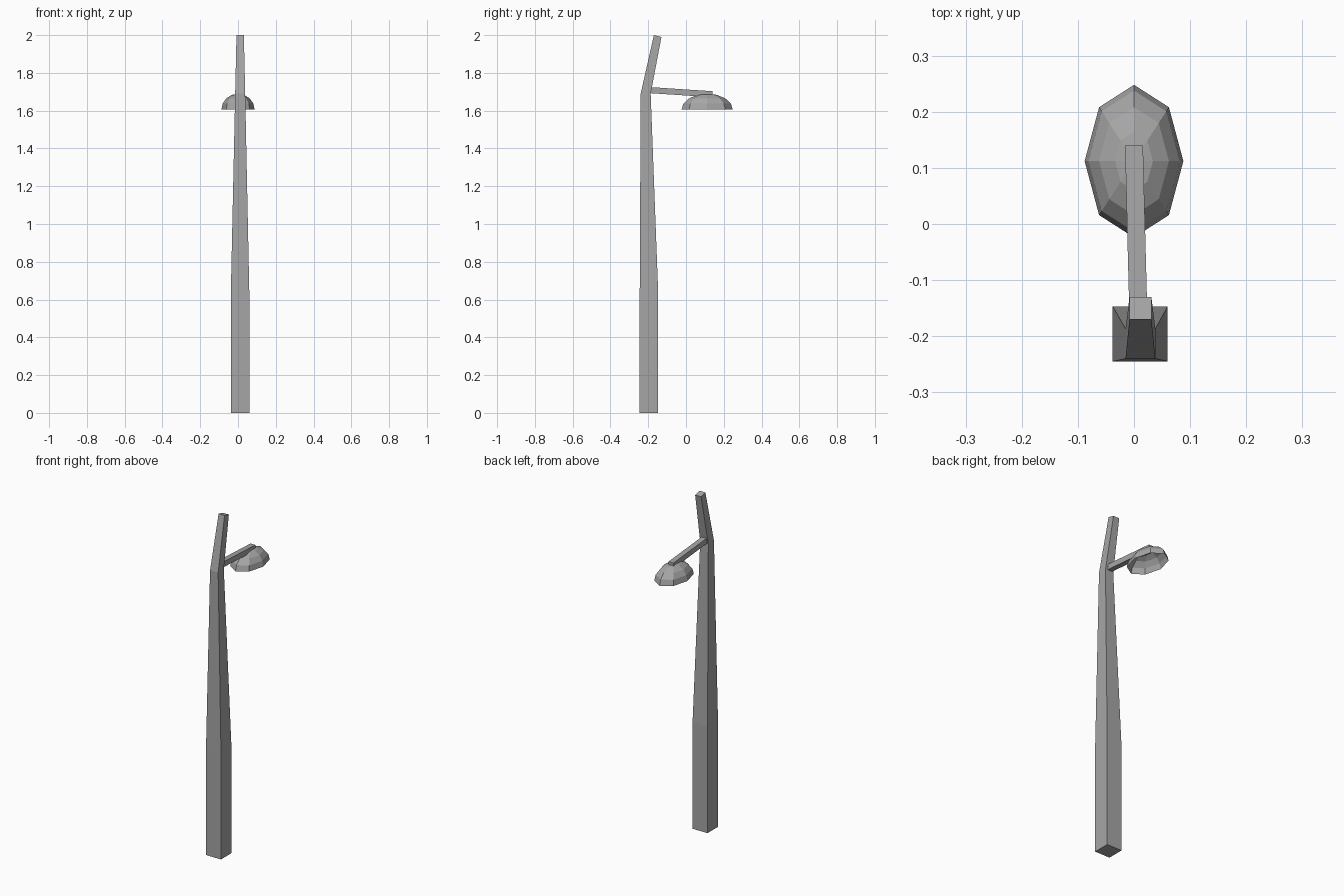
import bpy, bmesh
from math import sin, cos, pi
from mathutils import Vector

cube = bpy.data.objects.get("Cube")
if cube:
    bpy.data.objects.remove(cube, do_unlink=True)

# Single grey metal
grey = bpy.data.materials.new("grey_metal")
grey.use_nodes = True
COLOUR = (0.38, 0.38, 0.38, 1)
grey.diffuse_color = COLOUR
grey.node_tree.nodes["Principled BSDF"].inputs["Base Color"].default_value = COLOUR


def finish(name, bm):
    mesh = bpy.data.meshes.new(name)
    bm.to_mesh(mesh)
    bm.free()
    mesh.materials.append(grey)
    obj = bpy.data.objects.new(name, mesh)
    bpy.context.collection.objects.link(obj)
    return obj


def loft(name, rings, closed=True):
    """Skin a list of equally long point rings, optionally capping both ends."""
    bm = bmesh.new()
    loops = [[bm.verts.new(p) for p in ring] for ring in rings]
    n = len(loops[0])
    for a, b in zip(loops, loops[1:]):
        for i in range(n):
            j = (i + 1) % n
            bm.faces.new((a[i], a[j], b[j], b[i]))
    if closed:
        bm.faces.new(loops[0])
        bm.faces.new(loops[-1])
        bmesh.ops.recalc_face_normals(bm, faces=bm.faces)
    return finish(name, bm)


def pole_ring(x0, x1, y0, y1, z_front, z_back):
    return [(x0, y0, z_front), (x1, y0, z_front), (x1, y1, z_back), (x0, y1, z_back)]


# Tapering square pole, bent backwards at the arm
loft("pole", [
    pole_ring(-0.038, 0.06, -0.245, -0.147, 0, 0),
    pole_ring(-0.038, 0.06, -0.245, -0.147, 0.63, 0.63),
    pole_ring(-0.015, 0.038, -0.24, -0.187, 1.69, 1.69),
    pole_ring(-0.008, 0.031, -0.17, -0.13, 2.0, 1.99),
])


# Thin arm reaching back over the lamp
def arm_ring(x, y, z):
    return [(x + sx * 0.016, y, z + sz * 0.016)
            for sx, sz in ((-1, -1), (1, -1), (1, 1), (-1, 1))]


loft("arm", [arm_ring(0.009, -0.21, 1.71), arm_ring(0.0, 0.14, 1.687)])

# Hollow faceted oval lamp shade, open underneath
CENTRE = Vector((0, 0.112, 1.605))
rx, ry, height = 0.088, 0.136, 0.085
rings = []
for step in range(4):
    lat = step * pi / 8
    rings.append([CENTRE + Vector((rx * cos(lat) * cos(k * pi / 4),
                                   ry * cos(lat) * sin(k * pi / 4),
                                   height * sin(lat))) for k in range(8)])
shade = loft("lamp_shade", rings, closed=False)

# Close the crown with a fan to the apex
bm = bmesh.new()
bm.from_mesh(shade.data)
bm.verts.ensure_lookup_table()
crown = bm.verts[-8:]
apex = bm.verts.new(CENTRE + Vector((0, 0, height)))
for i in range(8):
    bm.faces.new((crown[i], crown[(i + 1) % 8], apex))
bmesh.ops.recalc_face_normals(bm, faces=bm.faces)
bm.to_mesh(shade.data)
bm.free()
